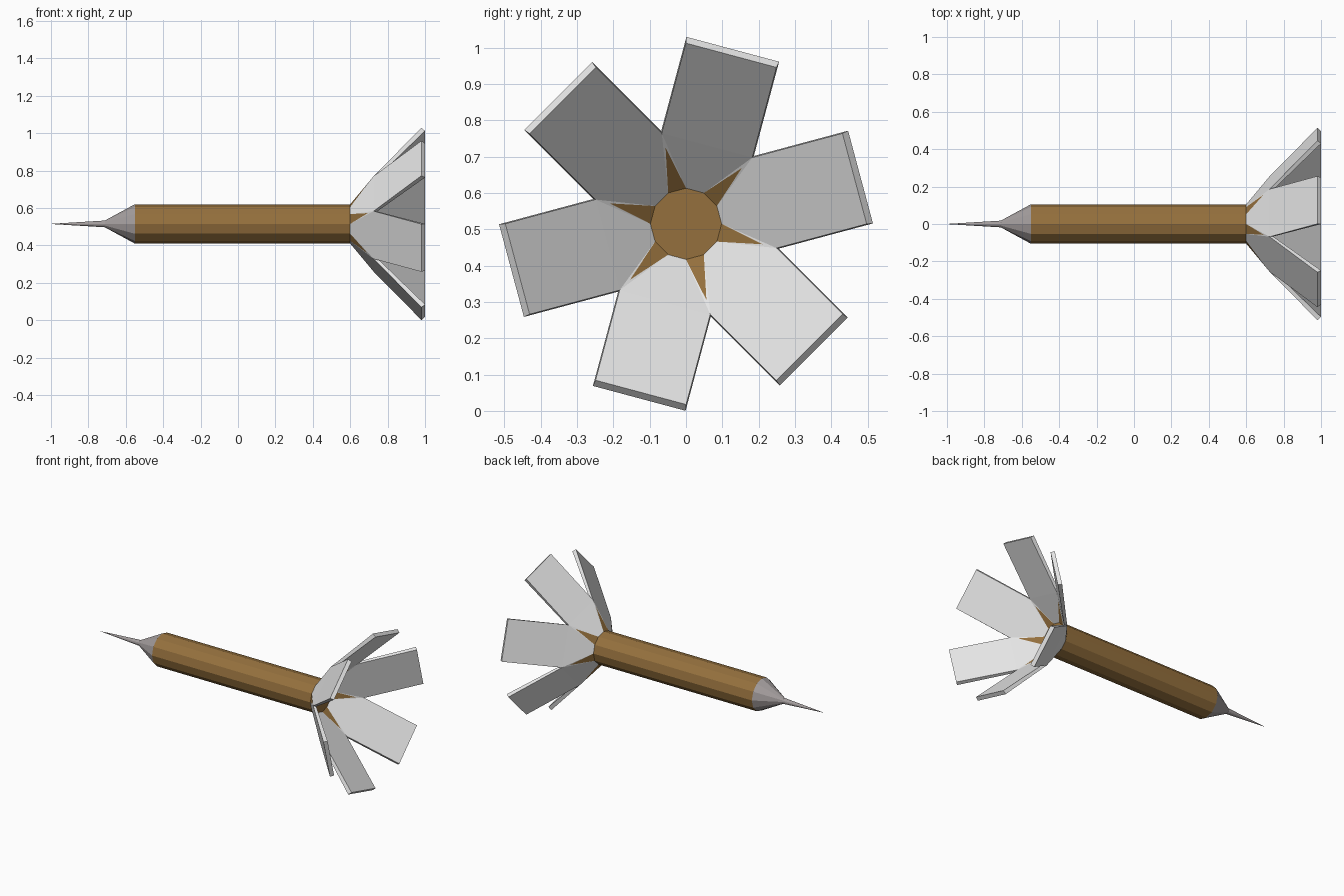
import bpy, bmesh, math
from mathutils import Vector

if "Cube" in bpy.data.objects:
    bpy.data.objects.remove(bpy.data.objects["Cube"])

CZ = 0.515          # height of the long axis
SIDES = 12


def material(name, rgb):
    m = bpy.data.materials.new(name)
    m.diffuse_color = (*rgb, 1)
    m.use_nodes = True
    m.node_tree.nodes["Principled BSDF"].inputs["Base Color"].default_value = m.diffuse_color
    return m


brown = material("wood_brown", (0.30, 0.163, 0.047))
steel = material("tip_grey", (0.37, 0.34, 0.34))
white = material("flight_white", (0.80, 0.80, 0.80))


def polar(x, r, deg):
    a = math.radians(deg)
    return Vector((x, r * math.cos(a), CZ + r * math.sin(a)))


def finish(name, bm, mats):
    bmesh.ops.remove_doubles(bm, verts=bm.verts, dist=0.0002)
    bmesh.ops.recalc_face_normals(bm, faces=bm.faces)
    me = bpy.data.meshes.new(name)
    bm.to_mesh(me)
    bm.free()
    for m in mats:
        me.materials.append(m)
    ob = bpy.data.objects.new(name, me)
    bpy.context.collection.objects.link(ob)
    return ob


def lathe(name, profile, mat):
    """Faceted solid around the x axis from (x, radius) pairs."""
    bm = bmesh.new()
    rings = [[bm.verts.new(polar(x, r, i * 360 / SIDES)) for i in range(SIDES)]
             for x, r in profile]
    for a, b in zip(rings, rings[1:]):
        for i in range(SIDES):
            j = (i + 1) % SIDES
            bm.faces.new((a[i], a[j], b[j], b[i]))
    bm.faces.new(rings[0])
    bm.faces.new(rings[-1])
    return finish(name, bm, [mat])


# Shaft and pointed metal tip
lathe("shaft", [(-0.552, 0.105), (0.60, 0.105)], brown)
lathe("metal_tip", [(-0.552, 0.105), (-0.712, 0.018), (-1.0, 0.0005)], steel)

# Flared flight: six petals joined at the valleys, with outer and inner skins
# each skin: hub x, hub radius, valley x, tip x, tip distance, half width
SKINS = [(0.600, 0.105, 0.725, 0.981, 0.497, 0.132),
         (0.613, 0.098, 0.744, 1.000, 0.480, 0.129)]

bm = bmesh.new()


def face(points, mat=0):
    f = bm.faces.new([bm.verts.new(p) for p in points])
    f.material_index = mat


def petal_corners(skin, mid):
    hx, hr, vx, tx, td, w = skin
    vr = w / math.sin(math.radians(30))
    tr, ta = math.hypot(td, w), math.degrees(math.atan2(w, td))
    hub = [polar(hx, hr, mid + s * 15) for s in (-1, 1)]
    valley = [polar(vx, vr, mid + s * 30) for s in (-1, 1)]
    tip = [polar(tx, tr, mid + s * ta) for s in (-1, 1)]
    return hub, valley, tip


for k in range(6):
    mid = 15 + 60 * k
    layers = [petal_corners(s, mid) for s in SKINS]
    for skin, (hub, valley, tip) in zip(SKINS, layers):
        face([hub[0], hub[1], valley[1], valley[0]])
        face([valley[0], valley[1], tip[1], tip[0]])
        # brown wedge in the gap after this petal, fading to a white corner
        a, b, v = hub[1], polar(skin[0], skin[1], mid + 45), valley[1]
        t = ((a + b) / 2).lerp(v, 0.75)
        face([a, b, t], 1)
        face([a, t, v])
        face([b, v, t])
    # rims along both sides and the end
    (_, vo, to), (_, vi, ti) = layers
    face([to[0], to[1], ti[1], ti[0]])
    for s in (0, 1):
        face([vo[s], to[s], ti[s], vi[s]])

# Brown floor inside the flare
face([polar(SKINS[1][0], SKINS[1][1], 30 * i) for i in range(SIDES)], 1)
finish("flight_petals", bm, [white, brown])
